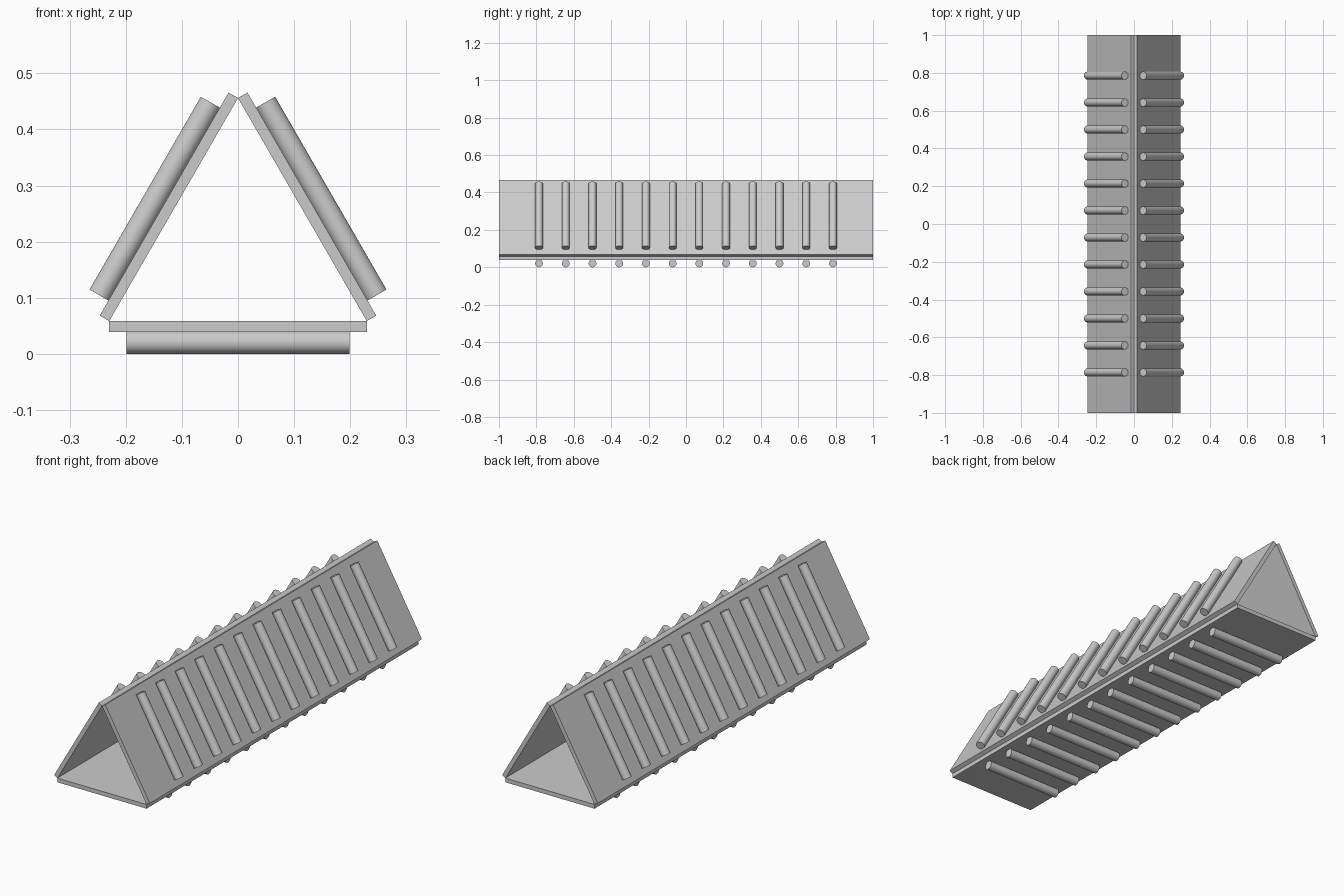
import bpy
import math
from mathutils import Matrix

cube = bpy.data.objects.get("Cube")
if cube:
    bpy.data.objects.remove(cube, do_unlink=True)

grey = bpy.data.materials.new("light grey")
grey.use_nodes = True
grey.diffuse_color = (0.6, 0.6, 0.6, 1)
grey.node_tree.nodes["Principled BSDF"].inputs["Base Color"].default_value = (0.6, 0.6, 0.6, 1)

HALF = 0.2295        # half width of a panel
BOTTOM = 0.039       # underside of the base panel
THICK = 0.0195
ROD_R = 0.0207
ROD_LEN = 0.397
ROD_COUNT = 12
ROD_STEP = 1 / 7
CENTRE_Z = BOTTOM + THICK + HALF / math.sqrt(3)


def finish(name, matrix):
    """Bake a placement into the active object and colour it."""
    ob = bpy.context.object
    ob.name = name
    ob.data.transform(matrix)
    ob.data.materials.append(grey)
    return ob


# Three identical sides turned about the axis of the prism
for side, angle in (("base", 0), ("left", -120), ("right", 120)):
    turn = (Matrix.Translation((0, 0, CENTRE_Z))
            @ Matrix.Rotation(math.radians(angle), 4, 'Y')
            @ Matrix.Translation((0, 0, -CENTRE_Z)))

    # Flat panel
    bpy.ops.mesh.primitive_cube_add(size=1)
    finish(side + "_panel", turn
           @ Matrix.Translation((0, 0, BOTTOM + THICK / 2))
           @ Matrix.Diagonal((2 * HALF, 2, THICK, 1)))

    # Row of round rods lying across the outer face
    for i in range(ROD_COUNT):
        y = (i - (ROD_COUNT - 1) / 2) * ROD_STEP
        bpy.ops.mesh.primitive_cylinder_add(vertices=32, radius=ROD_R, depth=ROD_LEN)
        finish(f"{side}_rod_{i + 1}", turn
               @ Matrix.Translation((0, y, ROD_R))
               @ Matrix.Rotation(math.pi / 2, 4, 'Y'))
        bpy.ops.object.shade_smooth_by_angle(angle=math.radians(40))
